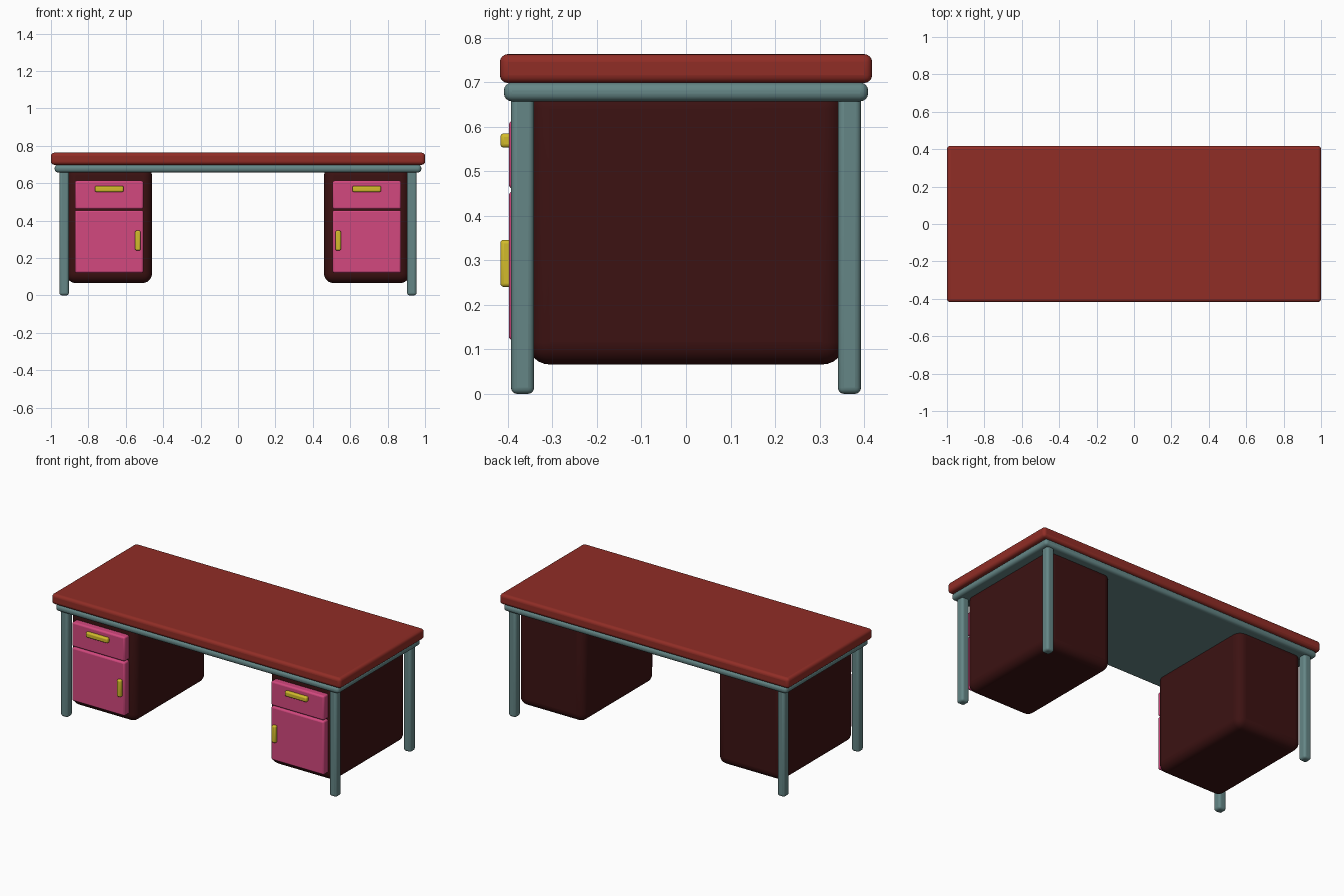
import bpy
import math

if "Cube" in bpy.data.objects:
    bpy.data.objects.remove(bpy.data.objects["Cube"])


def material(name, rgb):
    m = bpy.data.materials.new(name)
    m.diffuse_color = (*rgb, 1)
    m.use_nodes = True
    m.node_tree.nodes["Principled BSDF"].inputs["Base Color"].default_value = m.diffuse_color
    return m


RED = material("red_top", (0.28, 0.026, 0.019))
TEAL = material("teal_metal", (0.13, 0.24, 0.24))
DARK = material("dark_wood", (0.045, 0.006, 0.006))
PINK = material("pink_front", (0.65, 0.065, 0.21))
GOLD = material("yellow_handle", (0.65, 0.5, 0.025))


def box(name, x, y, z, radius, mat, segments=4, mirror=(False, False)):
    """Rounded box from (min, max) ranges, optionally mirrored about the origin."""
    size = [b - a for a, b in (x, y, z)]
    centre = [(a + b) / 2 for a, b in (x, y, z)]
    bpy.ops.mesh.primitive_cube_add(size=1)
    ob = bpy.context.object
    ob.name = name
    for v in ob.data.vertices:
        v.co = [v.co[i] * size[i] + centre[i] for i in range(3)]
    bev = ob.modifiers.new("Round", 'BEVEL')
    bev.width = radius
    bev.segments = segments
    bev.limit_method = 'NONE'
    if any(mirror):
        mir = ob.modifiers.new("Mirror", 'MIRROR')
        mir.use_axis = (mirror[0], mirror[1], False)
        mir.use_mirror_merge = False
    ob.data.materials.append(mat)
    bpy.ops.object.shade_smooth_by_angle(angle=math.radians(40))
    return ob


LR = (True, False)

# Desk top and the metal frame slab below it
box("desk_top", (-1, 1), (-0.418, 0.418), (0.698, 0.763), 0.018, RED)
box("frame", (-0.98, 0.98), (-0.409, 0.409), (0.657, 0.699), 0.018, TEAL)

# Four legs
box("legs", (0.904, 0.955), (-0.393, -0.341), (0, 0.68), 0.014, TEAL, mirror=(True, True))

# Pedestal cabinets
box("cabinets", (0.46, 0.918), (-0.356, 0.356), (0.066, 0.69), 0.05, DARK, 6, LR)

# Drawer and door fronts
box("drawer_fronts", (0.506, 0.872), (-0.398, -0.34), (0.461, 0.613), 0.01, PINK, 3, LR)
box("door_fronts", (0.506, 0.872), (-0.398, -0.34), (0.12, 0.455), 0.01, PINK, 3, LR)

# Handles
box("drawer_handles", (0.612, 0.765), (-0.417, -0.385), (0.553, 0.585), 0.008, GOLD, 3, LR)
box("door_handles", (0.521, 0.55), (-0.417, -0.385), (0.24, 0.346), 0.008, GOLD, 3, LR)
